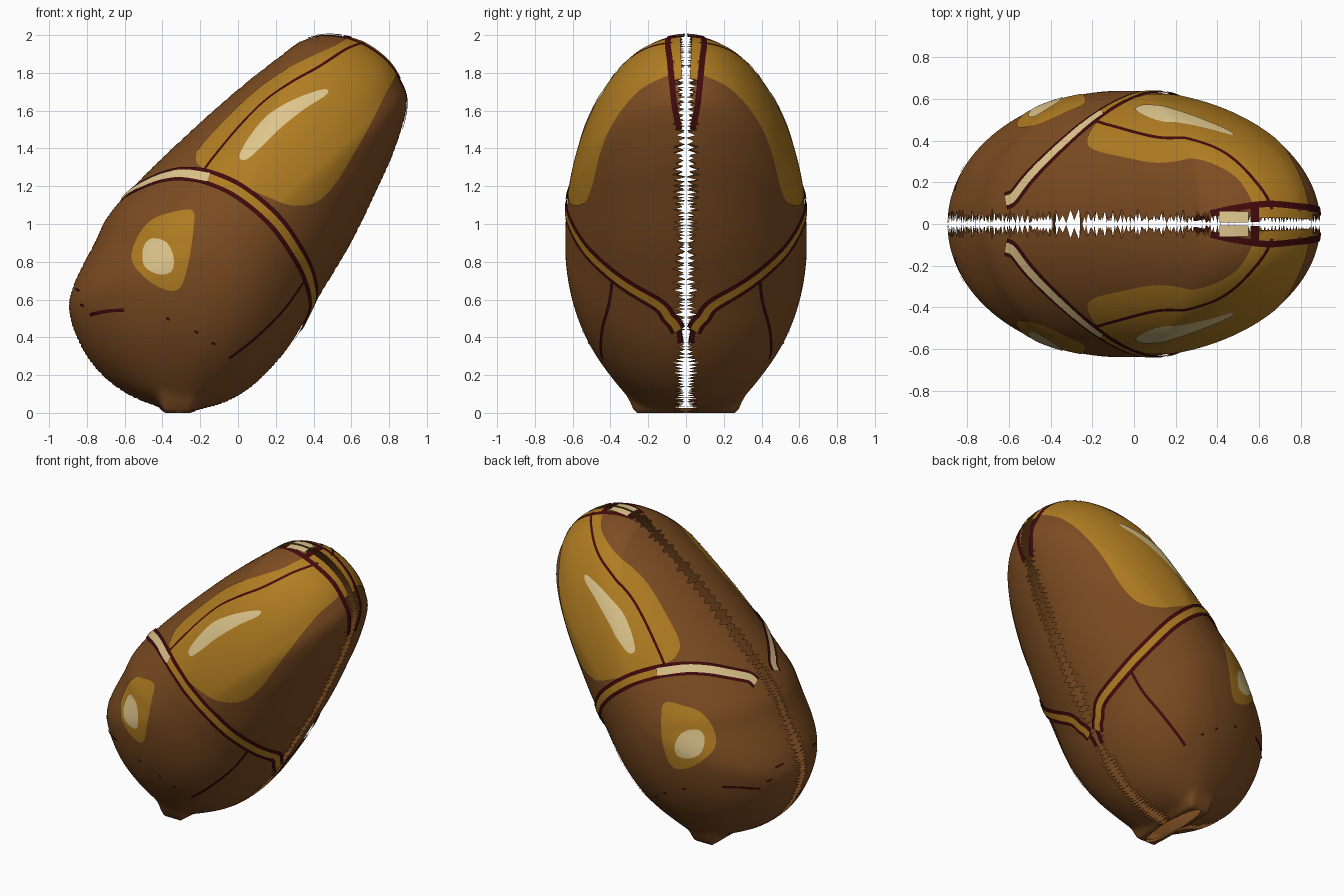
import bpy, bmesh, math, random
from mathutils import Vector

random.seed(4)
cube = bpy.data.objects.get("Cube")
if cube:
    bpy.data.objects.remove(cube)

CENTRE = Vector((-0.05, 0.9))   # widest point of each half shell, in x and z
HALF = 0.64                     # half thickness along y
LIP_X, LIP_RX, LIP_RY = -0.32, 0.06, 0.26   # oval opening underneath


def material(name, colour):
    m = bpy.data.materials.new(name)
    m.use_nodes = True
    rgba = (*colour, 1)
    m.diffuse_color = rgba
    m.node_tree.nodes["Principled BSDF"].inputs["Base Color"].default_value = rgba
    return m


BROWN = material("brown", (0.205, 0.073, 0.016))
GOLD = material("gold", (0.44, 0.205, 0.016))
CREAM = material("cream", (0.73, 0.56, 0.26))
DARK = material("dark red", (0.055, 0.003, 0.004))


def spline(points, steps, closed=False):
    """Smooth curve through a few points."""
    p = [Vector(q) for q in points]
    n = len(p)
    pick = (lambda i: p[i % n]) if closed else (lambda i: p[max(0, min(n - 1, i))])
    out = []
    for i in range(n if closed else n - 1):
        a, b, c, d = (pick(i + k) for k in (-1, 0, 1, 2))
        for s in range(steps):
            t = s / steps
            out.append(b + (c - a) * (t / 2) + (a * 2 - b * 5 + c * 4 - d) * (t * t / 2)
                       + (b * 3 - a - c * 3 + d) * (t ** 3 / 2))
    return out if closed else out + [p[-1]]


# Side outline, clockwise from the bottom
OUTLINE = spline([
    (-0.32, 0.012), (-0.55, 0.08), (-0.72, 0.2), (-0.83, 0.35), (-0.893, 0.53),
    (-0.87, 0.68), (-0.76, 0.9), (-0.69, 1.04), (-0.57, 1.18), (-0.36, 1.39),
    (-0.04, 1.68), (0.25, 1.91), (0.35, 1.975), (0.49, 2.0), (0.645, 1.97),
    (0.78, 1.88), (0.857, 1.77), (0.894, 1.63), (0.83, 1.395), (0.725, 1.157),
    (0.593, 0.89), (0.42, 0.6), (0.275, 0.36), (0.14, 0.2), (0, 0.09),
    (-0.15, 0.03)], 16, True)


def angle(p):
    return math.atan2(p.y - CENTRE.y, p.x - CENTRE.x)


RADII = sorted((angle(p), (p - CENTRE).length) for p in OUTLINE)
RADII = ([(RADII[-1][0] - math.tau, RADII[-1][1])] + RADII
         + [(RADII[0][0] + math.tau, RADII[0][1])])


def rim_radius(p):
    a = angle(p)
    k = next(i for i, r in enumerate(RADII) if r[0] > a)
    (a0, r0), (a1, r1) = RADII[k - 1], RADII[k]
    return r0 + (r1 - r0) * (a - a0) / (a1 - a0)


def on_shell(p):
    """Point of the +y shell over a side position."""
    d = p - CENTRE
    r = d.length / rim_radius(p) if d.length > 1e-6 else 0
    if r > 0.999:
        d *= 0.999 / r
        r = 0.999
    return Vector((CENTRE.x + d.x, HALF * math.sqrt(1 - r * r), CENTRE.y + d.y))


def normal(v):
    """Outward direction of the shell."""
    def level(x, z):
        q = Vector((x, z))
        return ((q - CENTRE).length / rim_radius(q)) ** 2
    e = 0.01
    return Vector((level(v.x + e, v.z) - level(v.x - e, v.z),
                   4 * e * v.y / HALF ** 2,
                   level(v.x, v.z + e) - level(v.x, v.z - e))).normalized()


def build(name, verts, faces, mat):
    """Make an object and mirror it to the -y side."""
    bm = bmesh.new()
    for side in (1, -1):
        vs = [bm.verts.new((v[0], v[1] * side, v[2])) for v in verts]
        for f in faces:
            bm.faces.new([vs[i] for i in f][::side])
    # Turn every face outwards
    for f in bm.faces:
        f.normal_update()
        c = f.calc_center_median() - Vector((CENTRE.x, 0, CENTRE.y))
        if f.normal.dot(c) < 0:
            f.normal_flip()
        f.smooth = True
    me = bpy.data.meshes.new(name)
    bm.to_mesh(me)
    bm.free()
    me.materials.append(mat)
    ob = bpy.data.objects.new(name, me)
    bpy.context.collection.objects.link(ob)


def grid(rows, n, closed):
    last = n if closed else n - 1
    return [(r * n + i, r * n + (i + 1) % n, (r + 1) * n + (i + 1) % n, (r + 1) * n + i)
            for r in range(rows - 1) for i in range(last)]


def ribbon(name, points, width, mat, lift=0.006, rim_y=None):
    """Thin band that follows the shell; rim_y gives its distance from the seam."""
    path = spline(points, 10)
    if rim_y:
        gaps = spline([(y, 0) for y in rim_y], 10)
        path = [CENTRE + (p - CENTRE).normalized() * rim_radius(p)
                * math.sqrt(1 - (g.x / HALF) ** 2) for p, g in zip(path, gaps)]
    path = [on_shell(p) for p in path]
    rows = [[], [], []]
    for i, v in enumerate(path):
        n = normal(v)
        along = path[min(i + 1, len(path) - 1)] - path[max(i - 1, 0)]
        across = along.cross(n).normalized() * (width / 2)
        for row, s in zip(rows, (-1, 0, 1)):
            q = v + across * s + n * lift
            q.y = max(q.y, 0.005)
            row.append(q)
    build(name, sum(rows, []), grid(3, len(path), False), mat)


def patch(name, points, mat, lift):
    """Filled spot that follows the shell."""
    edge = spline(points, 8, True)
    mid = sum(edge, Vector((0, 0))) / len(edge)
    rings = 30
    verts = []
    for k in range(rings):
        t = math.cos(k / rings * math.pi / 2)
        for p in edge:
            v = on_shell(mid + (p - mid) * t)
            verts.append(v + normal(v) * lift)
    n = len(edge)
    faces = grid(rings, n, True) + [tuple(range((rings - 1) * n, rings * n))]
    build(name, verts, faces, mat)


# Two half shells with a ragged open seam, drawn down to the lip underneath
ROWS, N = 44, len(OUTLINE)
verts = []
for r in range(ROWS):
    for i, p in enumerate(OUTLINE):
        phi = 0.12 + (math.pi / 2 - 0.12) * (r - 1) / ROWS
        if r == 0:
            phi = random.uniform(0.06, 0.115) if i % 2 else random.uniform(0, 0.03)
        q = CENTRE + (p - CENTRE) * math.cos(phi)
        y, z = HALF * math.sin(phi), q.y
        if z < 0.5:
            # Fuller underside, then the narrow lip
            z -= 0.04 * math.exp(-((q.x - LIP_X) / 0.2) ** 2 - ((y - LIP_RY) / 0.12) ** 2)
            out_x = max(0, abs(q.x - LIP_X) - LIP_RX) / 0.03
            out_y = max(0, y - LIP_RY) / 0.03
            z *= 1 - math.exp(-out_x ** 2 - out_y ** 2)
        verts.append((q.x, y, max(z, 0)))


def in_opening(f):
    x, y, z = (sum(verts[i][k] for i in f) / len(f) for k in range(3))
    return z < 0.3 and ((x - LIP_X) / LIP_RX) ** 2 + (y / LIP_RY) ** 2 < 1


faces = [f for f in grid(ROWS, N, True) if not in_opening(f)]
faces.append(tuple(range((ROWS - 1) * N, ROWS * N)))
build("half_shells", verts, faces, BROWN)

# Edge of the open oval lip
lip = [(LIP_X + (LIP_RX + grow) * math.cos(a), (LIP_RY + grow) * math.sin(a), z)
       for z, grow in ((0.025, 0.012), (0, 0))
       for a in (math.pi * i / 24 for i in range(25))]
build("bottom_lip", lip, grid(2, 25, False), BROWN)

# Large gold panel with its pale streak and dark vein
patch("gold_panel", [
    (0.6, 1.985), (0.71, 1.935), (0.79, 1.86), (0.835, 1.79), (0.785, 1.7), (0.7, 1.53),
    (0.62, 1.39), (0.51, 1.21), (0.41, 1.115), (0.28, 1.1), (0.14, 1.15),
    (-0.02, 1.22), (-0.17, 1.285), (-0.22, 1.34), (-0.18, 1.43), (0.05, 1.665),
    (0.22, 1.795), (0.37, 1.875), (0.49, 1.93)], GOLD, 0.004)
patch("pale_streak", [
    (0.01, 1.36), (0.045, 1.338), (0.12, 1.4), (0.22, 1.5), (0.35, 1.605),
    (0.465, 1.68), (0.455, 1.71), (0.31, 1.662), (0.17, 1.58), (0.075, 1.475)],
    CREAM, 0.008)
ribbon("upper_vein", [
    (-0.18, 1.28), (-0.12, 1.36), (0.01, 1.515), (0.14, 1.645), (0.28, 1.745),
    (0.43, 1.83), (0.57, 1.92), (0.66, 1.955)], 0.016, DARK, 0.007)

# Gold spot with pale centre
patch("gold_spot", [
    (-0.35, 1.06), (-0.24, 1.07), (-0.235, 0.97), (-0.265, 0.78), (-0.31, 0.66),
    (-0.39, 0.655), (-0.49, 0.715), (-0.56, 0.81), (-0.53, 0.93), (-0.455, 1.02)],
    GOLD, 0.004)
patch("pale_spot", [
    (-0.46, 0.92), (-0.38, 0.905), (-0.34, 0.83), (-0.35, 0.75), (-0.42, 0.735),
    (-0.49, 0.775), (-0.5, 0.86)], CREAM, 0.008)

# Belt: dark border, pale upper part, gold lower part
upper = [(-0.61, 1.125), (-0.56, 1.17), (-0.47, 1.218), (-0.38, 1.25),
         (-0.28, 1.262), (-0.15, 1.243)]
lower = [(-0.15, 1.243), (0.01, 1.17), (0.19, 1.02), (0.31, 0.85), (0.37, 0.725),
         (0.393, 0.6), (0.356, 0.5), (0.325, 0.44)]
ribbon("belt_border", upper + lower[1:], 0.088, DARK, 0.008)
ribbon("belt_upper", upper, 0.05, CREAM, 0.012)
ribbon("belt_lower", lower, 0.042, GOLD, 0.012)

# Dark veins on the lower end
ribbon("lower_vein", [(0.36, 0.72), (0.24, 0.55), (0.09, 0.4), (-0.05, 0.29)],
       0.018, DARK)
ribbon("side_vein", [(-0.78, 0.52), (-0.69, 0.54), (-0.6, 0.545)], 0.018, DARK)
ribbon("seam_vein", [(0.36, 0.5), (0.32, 0.43), (0.28, 0.37)], 0.03, DARK, 0.005,
       (0.04, 0.035, 0.025))
for x, z in ((-0.37, 0.5), (-0.22, 0.43), (-0.13, 0.37), (-0.82, 0.57), (-0.845, 0.65)):
    ribbon("vein_dot", [(x - 0.01, z + 0.005), (x + 0.01, z - 0.005)], 0.014, DARK)

# Trim beside the seam at the top end
crest = [(0.37, 1.98), (0.49, 2.0), (0.645, 1.97), (0.78, 1.88), (0.857, 1.77),
         (0.894, 1.63), (0.875, 1.51)]
ribbon("seam_border", crest, 0.032, DARK, 0.006,
       (0.05, 0.075, 0.095, 0.085, 0.075, 0.06, 0.035))
ribbon("seam_gold", crest[2:5], 0.04, GOLD, 0.005, (0.05, 0.045, 0.04))
ribbon("seam_pale_tip", [(0.41, 1.988), (0.48, 2.0), (0.55, 1.995)], 0.055, CREAM,
       0.007, (0.033, 0.033, 0.033))
ribbon("seam_tip_band", [(0.56, 1.993), (0.6, 1.983)], 0.075, DARK, 0.005, (0.045, 0.045))
